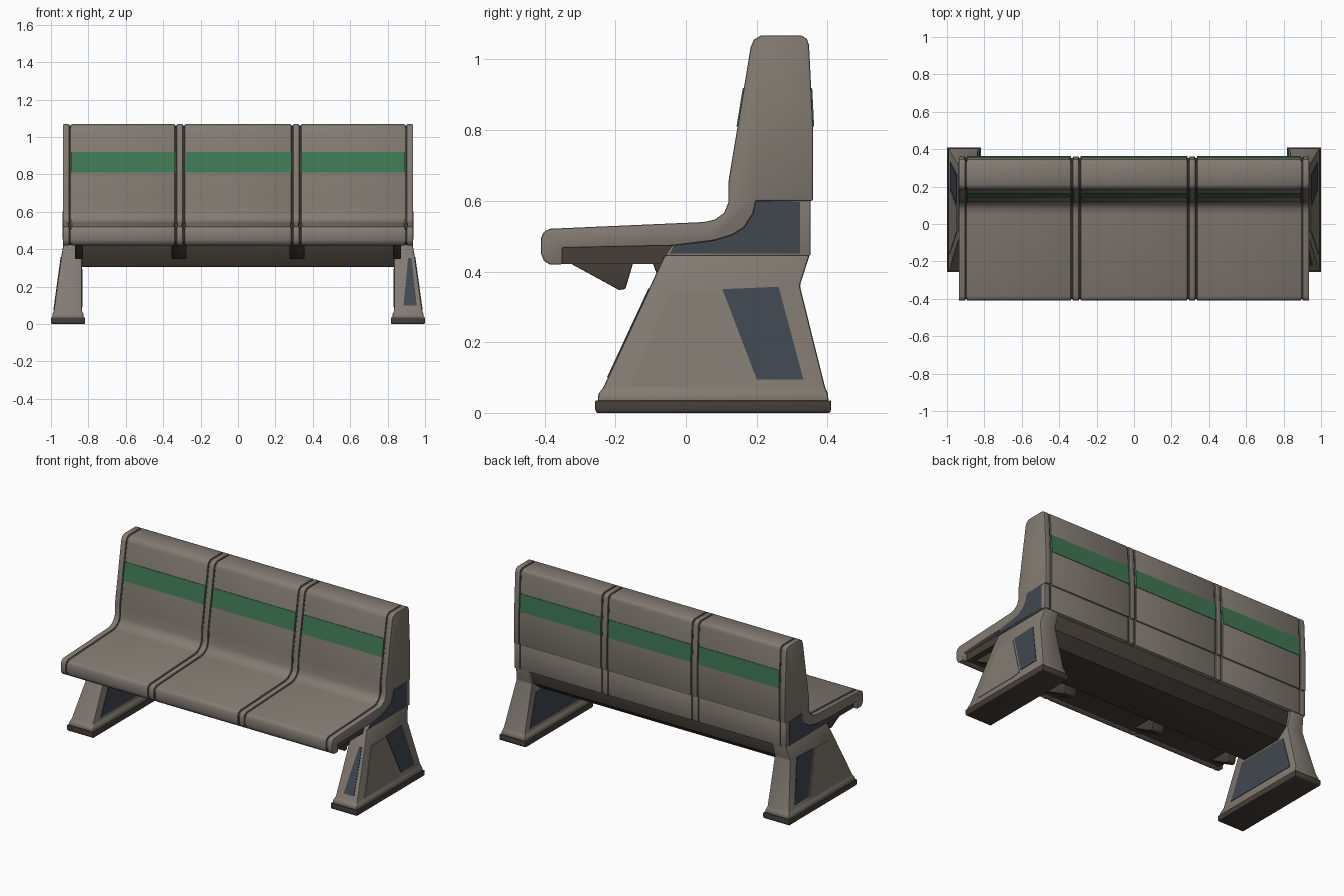
import bpy, bmesh, math
from mathutils import Vector

if "Cube" in bpy.data.objects:
    bpy.data.objects.remove(bpy.data.objects["Cube"])


def mat(name, rgb):
    m = bpy.data.materials.new(name)
    m.diffuse_color = (*rgb, 1)
    m.use_nodes = True
    m.node_tree.nodes["Principled BSDF"].inputs["Base Color"].default_value = m.diffuse_color
    return m


STONE = mat("warm_grey", (0.225, 0.197, 0.168))
DARK = mat("dark_brown", (0.060, 0.049, 0.040))
BLUE = mat("slate_blue", (0.052, 0.064, 0.080))
GREEN = mat("stripe_green", (0.050, 0.185, 0.090))


def finish(name, bm, material, bevel=0.0, segs=2, limit=40):
    bmesh.ops.recalc_face_normals(bm, faces=bm.faces[:])
    if bevel:
        edges = [e for e in bm.edges if len(e.link_faces) == 2
                 and e.calc_face_angle(0) > math.radians(limit)]
        bmesh.ops.bevel(bm, geom=edges, offset=bevel, segments=segs,
                        profile=0.5, affect='EDGES', clamp_overlap=True)
    me = bpy.data.meshes.new(name)
    bm.to_mesh(me)
    bm.free()
    me.materials.append(material)
    ob = bpy.data.objects.new(name, me)
    bpy.context.collection.objects.link(ob)
    bpy.ops.object.select_all(action='DESELECT')
    ob.select_set(True)
    bpy.context.view_layer.objects.active = ob
    bpy.ops.object.shade_smooth_by_angle(angle=math.radians(35))
    return ob


def solid(name, pts, offset, material, bevel=0.0):
    """Prism from a planar outline of 3D points swept along offset."""
    bm = bmesh.new()
    a = [bm.verts.new(p) for p in pts]
    b = [bm.verts.new(Vector(p) + Vector(offset)) for p in pts]
    bm.faces.new(a)
    bm.faces.new(b[::-1])
    n = len(pts)
    for i in range(n):
        bm.faces.new((a[i], b[i], b[(i + 1) % n], a[(i + 1) % n]))
    return finish(name, bm, material, bevel)


def span(name, profile, x0, x1, material, bevel=0.0):
    """Side profile (y, z) swept from x0 to x1."""
    return solid(name, [(x0, y, z) for y, z in profile], (x1 - x0, 0, 0), material, bevel)


def loft(name, rings, material, bevel):
    """Stack of rectangles given as (z, y0, y1, x0, x1)."""
    bm = bmesh.new()
    loops = [[bm.verts.new(p) for p in ((x0, y0, z), (x1, y0, z), (x1, y1, z), (x0, y1, z))]
             for z, y0, y1, x0, x1 in rings]
    bm.faces.new(loops[0])
    bm.faces.new(loops[-1])
    for a, b in zip(loops, loops[1:]):
        for i in range(4):
            j = (i + 1) % 4
            bm.faces.new((a[i], a[j], b[j], b[i]))
    return finish(name, bm, material, bevel, limit=10)


def shrink(profile, d):
    """Move every edge of a clockwise outline inwards by d."""
    out = []
    for i, p in enumerate(profile):
        p = Vector(p)
        e1 = (p - Vector(profile[i - 1])).normalized()
        e2 = (Vector(profile[(i + 1) % len(profile)]) - p).normalized()
        n1, n2 = Vector((e1.y, -e1.x)), Vector((e2.y, -e2.x))
        out.append(p + (n1 + n2) * d / (1 + n1.dot(n2)))
    return out


# side profiles: L-shaped seat shell and the block below its back
under = [(0.197, 0.60), (0.19, 0.565), (0.165, 0.525), (0.13, 0.503), (0.08, 0.488), (-0.04, 0.473)]
shell = [(-0.35, 0.42), (-0.385, 0.42), (-0.402, 0.43), (-0.41, 0.45), (-0.41, 0.495),
         (-0.403, 0.512), (-0.385, 0.521), (0.05, 0.54), (0.082, 0.547), (0.108, 0.566),
         (0.12, 0.595), (0.121, 0.66), (0.183, 1.035), (0.192, 1.056), (0.212, 1.068),
         (0.325, 1.068), (0.342, 1.059), (0.348, 1.04), (0.36, 0.80), (0.36, 0.60)]
shell += under + [(-0.35, 0.467)]
block = under[::-1] + [(0.352, 0.60), (0.352, 0.445), (-0.06, 0.445)]

# seat sections, dividing ribs and end rims with dark grooves between
sections = [("left", -0.893, -0.337), ("middle", -0.285, 0.285), ("right", 0.337, 0.893)]
ribs = [("left_end", -0.936, -0.901), ("left", -0.328, -0.294),
        ("right", 0.294, 0.328), ("right_end", 0.901, 0.936)]
for kind, items in (("seat", sections), ("rib", ribs)):
    for side, a, b in items:
        span(f"{side}_{kind}", shell, a, b, STONE, 0.005)
        span(f"{side}_{kind}_lower_back", block, a, b, STONE, 0.003)
span("groove_core", shrink(shell, 0.008), -0.925, 0.925, DARK)
span("lower_groove_core", shrink(block, 0.006), -0.925, 0.925, DARK)


# green stripes on both sides of the back
def front_y(z):
    return 0.121 + (z - 0.66) * 0.062 / 0.375


def back_y(z):
    return 0.36 - (z - 0.80) * 0.05


for side, a, b in sections:
    for face, fy, d in (("front", front_y, -0.003), ("back", back_y, 0.003)):
        pts = [(x, fy(z) - d, z) for x, z in ((a, 0.81), (b, 0.81), (b, 0.92), (a, 0.92))]
        solid(f"{side}_{face}_stripe", pts, (0, 2 * d, 0), GREEN)

# pan under the seat, cross beam and brackets
span("seat_pan", [(-0.355, 0.422), (-0.355, 0.47), (-0.03, 0.476), (-0.03, 0.422)], -0.91, 0.91, DARK)
span("cross_beam", [(-0.10, 0.44), (-0.05, 0.305), (0.24, 0.305), (0.31, 0.36), (0.33, 0.447)],
     -0.85, 0.85, DARK, 0.006)
for i, x in enumerate((-0.85, -0.315, 0.315, 0.85)):
    w = 0.04 if abs(x) < 0.5 else 0.022
    span(f"bracket_{i + 1}", [(-0.34, 0.43), (-0.19, 0.348), (-0.172, 0.35), (-0.148, 0.43)],
         x - w, x + w, DARK, 0.004)


# end supports
def outer_x(z):
    return 0.985 - (z - 0.07) * 0.04 / 0.29


def leg_front_y(z):
    return -0.235 + (z - 0.07) * 0.135 / 0.29


for side, s in (("left", -1), ("right", 1)):
    def ring(z, y0, y1, x0, x1):
        return (z, y0, y1, s * x0, s * x1)

    loft(f"{side}_foot", [ring(0, -0.253, 0.407, 0.82, 0.997), ring(0.008, -0.257, 0.41, 0.818, 1.0),
                          ring(0.035, -0.257, 0.41, 0.818, 1.0)], DARK, 0.003)
    loft(f"{side}_leg", [ring(0.03, -0.25, 0.403, 0.825, 0.994), ring(0.055, -0.248, 0.402, 0.826, 0.992),
                         ring(0.07, -0.235, 0.394, 0.835, 0.985), ring(0.36, -0.10, 0.322, 0.835, 0.945),
                         ring(0.447, -0.06, 0.35, 0.835, 0.93)], STONE, 0.007)

    # plates on the sloping outer face
    for name, outline, m in (
            ("grey_panel", [(-0.16, 0.075), (-0.042, 0.345), (0.092, 0.345), (0.19, 0.085), (0.13, 0.075)], STONE),
            ("blue_panel", [(0.20, 0.095), (0.103, 0.35), (0.262, 0.357), (0.332, 0.095)], BLUE)):
        pts = [(s * (outer_x(z) - 0.004), y, z) for y, z in outline]
        solid(f"{side}_leg_{name}", pts, (s * 0.007, 0, 0), m)

    # inner, front and seat-end panels
    inner = [(-0.16, 0.09), (-0.065, 0.295), (0.285, 0.295), (0.345, 0.09)]
    solid(f"{side}_leg_inner_panel", [(s * 0.838, y, z) for y, z in inner], (-s * 0.006, 0, 0), BLUE)
    if s > 0:
        front = [(0.885, 0.10), (0.955, 0.10), (0.928, 0.352), (0.910, 0.352)]
        solid("leg_front_panel", [(x, leg_front_y(z) + 0.004, z) for x, z in front], (0, -0.007, 0), BLUE)
    end = [(-0.045, 0.451), (-0.035, 0.472)] + under[-2::-1] + [(0.323, 0.597), (0.323, 0.451)]
    solid(f"{side}_seat_end_panel", [(s * 0.933, y, z) for y, z in end], (s * 0.005, 0, 0), BLUE)
